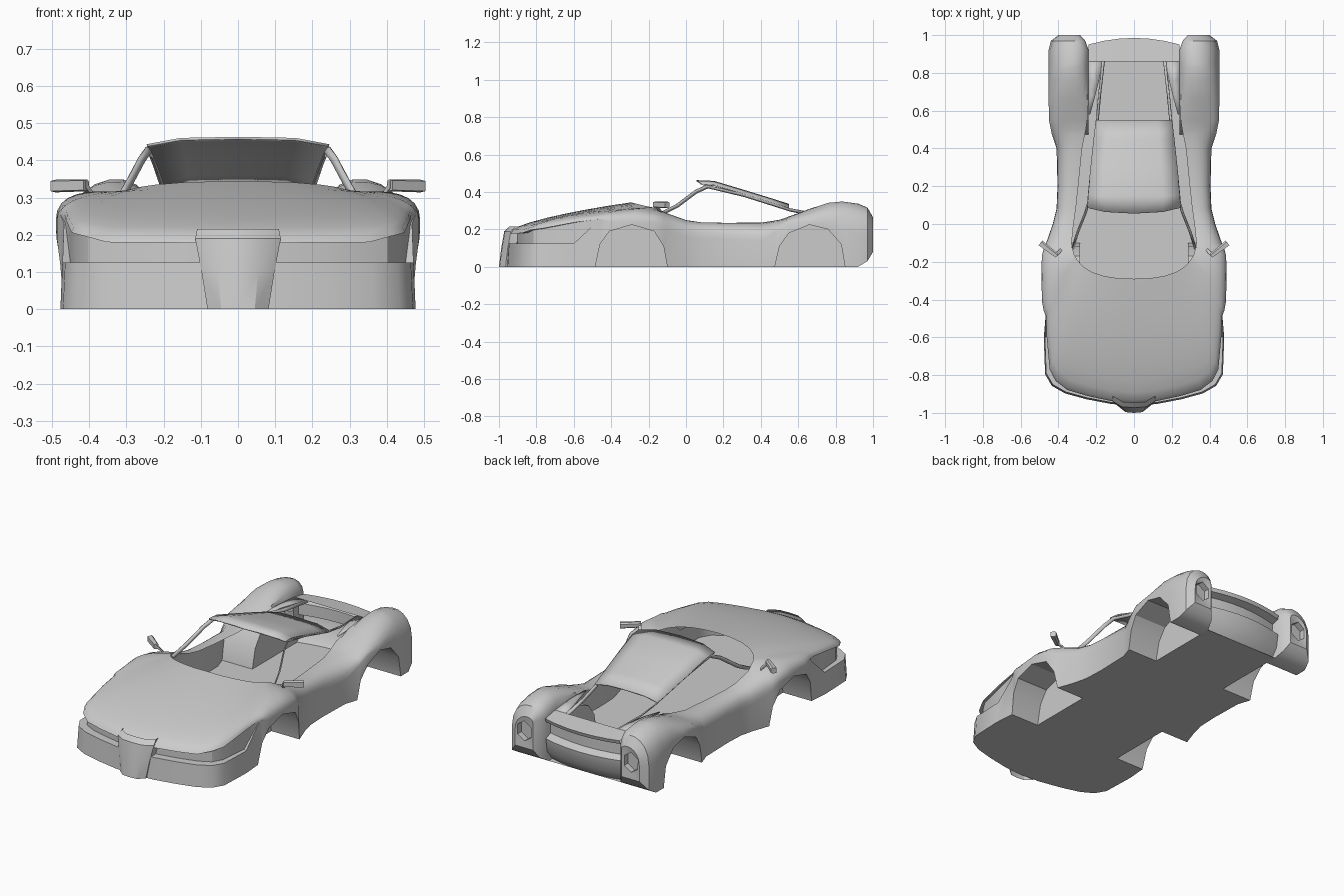
import bpy, bmesh, math
from mathutils import Vector

cube = bpy.data.objects.get("Cube")
if cube:
    bpy.data.objects.remove(cube)

GREY = (0.6, 0.6, 0.6, 1)
paint = bpy.data.materials.new("grey_paint")
paint.use_nodes = True
paint.diffuse_color = GREY
paint.node_tree.nodes["Principled BSDF"].inputs["Base Color"].default_value = GREY


def table(rows, y):
    """Piecewise linear lookup; each row is a key followed by values."""
    if y <= rows[0][0]:
        return rows[0][1:]
    for a, b in zip(rows, rows[1:]):
        if y <= b[0]:
            t = (y - a[0]) / (b[0] - a[0])
            return [p + (q - p) * t for p, q in zip(a[1:], b[1:])]
    return rows[-1][1:]


def finish(name, bm, thickness=0, angle=32):
    bmesh.ops.remove_doubles(bm, verts=bm.verts, dist=0.0005)
    bmesh.ops.recalc_face_normals(bm, faces=bm.faces)
    mesh = bpy.data.meshes.new(name)
    bm.to_mesh(mesh)
    bm.free()
    mesh.materials.append(paint)
    mesh.shade_smooth()
    mesh.set_sharp_from_angle(angle=math.radians(angle))
    obj = bpy.data.objects.new(name, mesh)
    bpy.context.collection.objects.link(obj)
    mirror = obj.modifiers.new("mirror", "MIRROR")
    mirror.merge_threshold = 0.0005
    if thickness:
        solid = obj.modifiers.new("thickness", "SOLIDIFY")
        solid.thickness = thickness
        solid.offset = 0
    return obj


def loft(bm, rows, keep=lambda i, j: True):
    grid = [[bm.verts.new(p) for p in row] for row in rows]
    for i in range(len(grid) - 1):
        for j in range(len(grid[i]) - 1):
            if keep(i, j):
                bm.faces.new((grid[i][j], grid[i + 1][j],
                              grid[i + 1][j + 1], grid[i][j + 1]))
    return grid


def sheet(name, rows, thickness=0):
    bm = bmesh.new()
    loft(bm, rows)
    return finish(name, bm, thickness)


def hull(name, a, b, size_a, size_b):
    """Tapered block between two points, with (depth, height) at each end."""
    bm = bmesh.new()
    side = (Vector(b) - Vector(a)).cross(Vector((0, 0, 1))).normalized()
    for end, (depth, height) in ((a, size_a), (b, size_b)):
        for u, v in ((-1, -.6), (-1, .6), (-.4, 1), (1, .8), (1, -.8), (-.4, -1)):
            bm.verts.new(Vector(end) + side * u * depth + Vector((0, 0, v * height)))
    bmesh.ops.convex_hull(bm, input=bm.verts)
    return finish(name, bm)


# Plan outline from nose centre round the side to the tail
outline = [(0, -.955), (.12, -.945), (.25, -.92), (.36, -.89), (.43, -.85),
           (.465, -.79), (.472, -.6), (.468, -.485), (.478, -.46), (.487, -.41),
           (.49, -.29), (.488, -.17), (.475, -.12), (.465, -.1), (.43, 0),
           (.41, .08), (.405, .2), (.41, .4), (.435, .475), (.44, .5), (.45, .55),
           (.452, .66), (.452, .76), (.452, .83), (.452, .85), (.452, .92),
           (.44, .97), (.40, 1)]
# Lower edge with the wheel arches
arch = [(-1, 0), (-.485, 0), (-.46, .12), (-.41, .19), (-.29, .225), (-.17, .19),
        (-.12, .11), (-.1, 0), (.475, 0), (.5, .11), (.55, .18), (.66, .225),
        (.76, .2), (.83, .12), (.85, 0), (.92, 0), (.97, .03), (1, .08)]
# Inner edge: windscreen base, belt line, inside of rear wing (x, y, z)
inner = [(-.955, 0, -.29, .345), (-.945, .08, -.288, .343), (-.92, .16, -.275, .34),
         (-.89, .22, -.255, .335), (-.85, .255, -.235, .33), (-.79, .275, -.22, .326),
         (-.485, .3, -.19, .32), (-.29, .318, -.16, .315), (-.1, .33, -.1, .285),
         (0, .32, 0, .25), (.1, .305, .1, .235), (.4, .275, .4, .235),
         (.5, .255, .5, .25), (.6, .24, .6, .285), (.75, .24, .75, .28),
         (.95, .24, .95, .262), (1, .285, 1, .24)]
# Crown control heights and reach
crown = [(-.955, .225, .30, .5), (-.79, .25, .305, .5), (-.485, .29, .312, .5),
         (-.29, .315, .322, .5), (-.1, .27, .29, .5), (0, .24, .25, .5),
         (.1, .23, .237, .5), (.4, .23, .24, .6), (.5, .25, .255, .8),
         (.6, .285, .29, 1), (.7, .347, .35, 1), (.8, .385, .385, 1),
         (.9, .385, .385, 1), (.97, .35, .35, 1), (1, .28, .28, 1)]
# Bumper top, lip height, lip inset, groove inset
groove = [(-.955, .125, .178, .01, .07), (-.89, .125, .18, .02, .07),
          (-.85, .125, .197, .035, .065), (-.79, .125, .205, .04, .065),
          (-.6, .125, .238, .02, .045), (-.46, .255, .256, 0, 0),
          (-.41, .24, .24, 0, 0), (-.17, .24, .24, 0, 0), (-.05, .16, .16, 0, 0),
          (.4, .14, .14, 0, 0), (.55, .235, .235, 0, 0), (.76, .235, .235, 0, 0),
          (.9, .18, .18, 0, 0), (1, .17, .17, 0, 0)]
SAMPLES = 9


def section(x, y):
    low, = table(arch, y)
    ix, iy, iz = table(inner, y)
    z1, z2, reach = table(crown, y)
    bump, lip, lip_in, groove_in = table(groove, y)

    def inset(s, z):
        return Vector((x * (1 - s), y if not s else -.3 + (y + .3) * (1 - s), z))
    p0, p3 = inset(lip_in, lip), Vector((ix, iy, iz))
    p1 = Vector((p0.x, p0.y, z1))
    p2 = p0.lerp(p3, reach)
    p2.z = z2
    pts = [inset(-.012 if y < -.5 else 0, low), inset(0, bump),
           inset(groove_in, bump), inset(groove_in, lip)]
    for k in range(SAMPLES):
        t = k / (SAMPLES - 1)
        s = 1 - t
        pts.append(p0 * s ** 3 + p1 * 3 * s * s * t + p2 * 3 * s * t * t + p3 * t ** 3)
    return pts + [Vector((ix, iy, low)), pts[0].copy()]


sections = [section(x, y) for x, y in outline]

# Body shell, with closed rear wings and recessed six-sided tail lamps
bm = bmesh.new()
last = len(sections[0]) - 3
loft(bm, sections, lambda i, j: j < last or outline[i][1] > .84)
bmesh.ops.remove_doubles(bm, verts=bm.verts, dist=.0005)
rim = [e for e in bm.edges if all(v.co.y > .999 for v in e.verts)]
rings = []
for depth in (.995, .96):
    ring = [bm.verts.new((.343 + .05 * math.cos(k * math.pi / 3 + .52), depth,
                          .175 + .058 * math.sin(k * math.pi / 3 + .52))) for k in range(6)]
    rings.append(ring)
hexagon = [bm.edges.new((rings[0][k], rings[0][k - 1])) for k in range(6)]
bmesh.ops.bridge_loops(bm, edges=rim + hexagon)
for k in range(6):
    bm.faces.new((rings[0][k], rings[0][k - 1], rings[1][k - 1], rings[1][k]))
bm.faces.new(rings[1])
finish("body_shell", bm)

# Wheel wells and the notched floor
floor_pts = [(0, .92, 0)]
edge = [s[0] for s in sections if s[0].y < .93]
wells = (("front_wheel_well", -.486, -.099, .285), ("rear_wheel_well", .474, .851, .24))
for name, y0, y1, depth in wells:
    lip = [p for p in edge if y0 < p.y < y1]
    back = [Vector((depth, p.y, p.z)) for p in lip]
    bm = bmesh.new()
    grid = loft(bm, [lip, back])
    bm.faces.new(grid[1])
    finish(name, bm)
outer = []
for p in edge:
    well = next((w for w in wells if w[1] < p.y < w[2]), None)
    if not well:
        outer.append(p)
    elif p.z < .001:
        pair = [p, Vector((well[3], p.y, 0))]
        outer += pair if p.y < (well[1] + well[2]) / 2 else pair[::-1]
bm = bmesh.new()
bm.faces.new([bm.verts.new(p) for p in outer + [Vector((.24, .92, 0)), Vector((0, .92, 0))]])
finish("floor", bm)

# Nose plate
rows = []
for z, w, y in ((0, .082, -1), (.1, .098, -.988), (.19, .115, -.972), (.215, .11, -.945)):
    rows.append([(0, y, z), (w * .55, y + .004, z), (w, y + .035, z), (w, y + .08, z)])
sheet("nose_plate", rows)

# Roof panel
rows = []
for y, z, w in ((.055, .46, .245), (.15, .456, .243), (.3, .411, .228),
                (.45, .365, .212), (.55, .333, .2)):
    shift = .03 if y < .1 else 0
    rows.append([(0, y, z), (w * .63, y + shift * .3, z - .003), (w, y + shift, z - .02)])
sheet("roof_panel", rows, .007)

# Windscreen pillar running back as roof rail
rail = [(.332, -.14, .29), (.305, -.05, .335), (.265, .05, .41), (.246, .11, .437),
        (.228, .3, .392), (.212, .45, .345), (.2, .55, .313), (.188, .68, .288),
        (.168, .86, .275)]
sheet("roof_rail", [[p, (p[0] - .012, p[1] + .008, p[2] - .016)] for p in rail], .006)

# Rear deck sides, rear deck and tail panel
sheet("rear_deck_side", [[(a, y, z), (.24, y, z)] for a, y, z in
                         ((.232, .58, .28), (.205, .68, .284), (.185, .76, .28),
                          (.165, .86, .271))], .004)
profile = [(.86, .272), (.985, .256), (.978, .235), (.935, .222), (.935, .155),
           (.98, .138), (.968, .06), (.92, 0)]
sheet("tail_panel", [[(x, y - (0 if y < .9 else .6 * x * x), z) for y, z in profile]
                     for x in (0, .08, .165, .24)])

# Door mirrors
hull("mirror_stalk", (.385, -.135, .295), (.415, -.165, .335), (.008, .006), (.009, .012))
hull("mirror_head", (.408, -.168, .333), (.495, -.1, .331), (.012, .016), (.016, .017))
